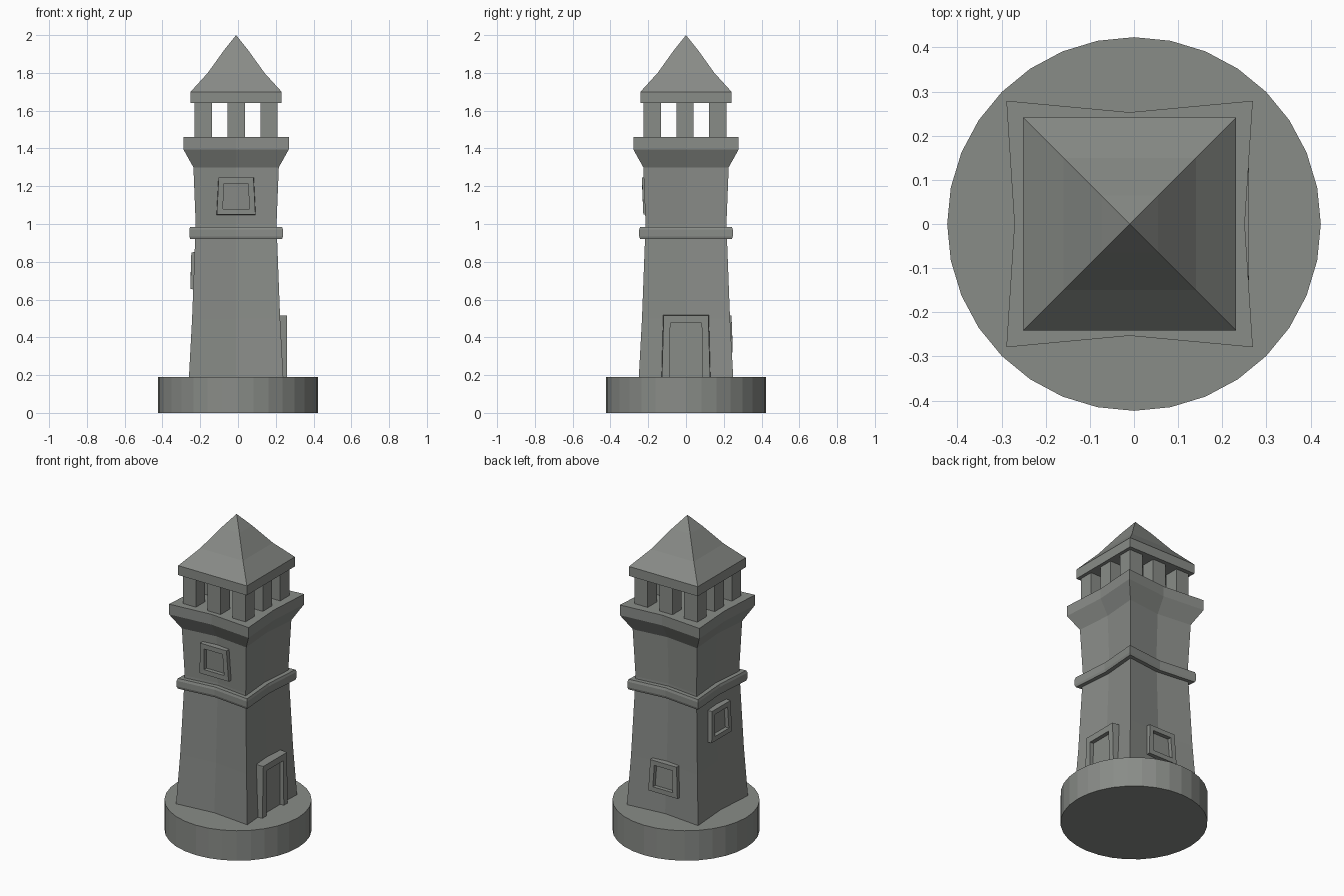
import bpy, bmesh, math
from mathutils import Matrix

if "Cube" in bpy.data.objects:
    bpy.data.objects.remove(bpy.data.objects["Cube"])

CX = -0.01  # tower axis sits slightly left of the plinth centre

stone = bpy.data.materials.new("grey stone")
stone.diffuse_color = (0.25, 0.262, 0.245, 1)
stone.use_nodes = True
stone.node_tree.nodes["Principled BSDF"].inputs["Base Color"].default_value = stone.diffuse_color


def finish(name, bm):
    bmesh.ops.recalc_face_normals(bm, faces=bm.faces)
    mesh = bpy.data.meshes.new(name)
    bm.to_mesh(mesh)
    bm.free()
    mesh.materials.append(stone)
    obj = bpy.data.objects.new(name, mesh)
    bpy.context.collection.objects.link(obj)
    return obj


def bridge(bm, rings):
    """Skin consecutive vertex rings with quads."""
    for a, b in zip(rings, rings[1:]):
        n = len(a)
        for i in range(n):
            j = (i + 1) % n
            bm.faces.new((a[i], a[j], b[j], b[i]))


def square_loft(name, profile, pinch=0.0):
    """Stack square rings (half width, height) whose side midpoints are pinched in."""
    bm = bmesh.new()
    rings = []
    for h, z in profile:
        mx, my = h - 0.7 * pinch, h - pinch
        pts = [(h, h), (0, my), (-h, h), (-mx, 0), (-h, -h), (0, -my), (h, -h), (mx, 0)]
        if not pinch:
            pts = pts[::2]
        rings.append([bm.verts.new((CX + x, y, z)) for x, y in pts])
    bridge(bm, rings)
    bm.faces.new(rings[0])
    bm.faces.new(rings[-1])
    bmesh.ops.remove_doubles(bm, verts=bm.verts, dist=1e-4)
    return finish(name, bm)


def framed_opening(name, angle, outer, inner, depths):
    """Tapered frame with a recessed panel; outer/inner = (bottom half, top half, z0, z1),
    depths = distance of the frame face from the axis at bottom and top."""
    bm = bmesh.new()

    def ring(shape, offset):
        b, t, z0, z1 = shape
        d0, d1 = (d + offset for d in depths)
        return [bm.verts.new(p) for p in
                ((-b, -d0, z0), (b, -d0, z0), (t, -d1, z1), (-t, -d1, z1))]

    b, t, z0, z1 = outer
    back = (b + 0.006, t + 0.006, z0 - 0.004, z1 + 0.004)
    rings = [ring(back, -0.09), ring(outer, 0), ring(inner, 0), ring(inner, -0.025)]
    bridge(bm, rings)
    bm.faces.new(rings[0])
    bm.faces.new(rings[-1])
    bm.transform(Matrix.Translation((CX, 0, 0)) @ Matrix.Rotation(math.radians(angle), 4, 'Z'))
    return finish(name, bm)


# Round plinth
bm = bmesh.new()
bmesh.ops.create_cone(bm, cap_ends=True, segments=32, radius1=0.423, radius2=0.423,
                      depth=0.19, matrix=Matrix.Translation((0, 0, 0.095)))
finish("round_plinth", bm)

# Tower shaft flaring into the gallery
square_loft("tower_shaft", [(0.25, 0.185), (0.233, 0.5), (0.217, 0.92), (0.214, 1.0),
                            (0.226, 1.3), (0.279, 1.395), (0.279, 1.46)], 0.026)

# Belt course around the shaft
square_loft("belt_course", [(0.243, 0.92), (0.248, 0.935), (0.248, 0.97), (0.243, 0.985)], 0.026)

# Eight lantern pillars on a three by three grid without the centre
for ix in (-1, 0, 1):
    for iy in (-1, 0, 1):
        if ix or iy:
            bm = bmesh.new()
            bmesh.ops.create_cube(bm, size=1, matrix=Matrix.Translation(
                (CX + ix * 0.174, iy * 0.174 - 0.005, 1.55)) @ Matrix.Diagonal((0.092, 0.092, 0.19, 1)))
            finish("lantern_pillar", bm)

# Eaves slab and flared pyramid roof
square_loft("roof", [(0.241, 1.64), (0.241, 1.70), (0.15, 1.80), (0.064, 1.92), (0.0, 2.0)])

# Door on the right, windows on the other three sides
framed_opening("door", 90, (0.128, 0.118, 0.16, 0.515), (0.088, 0.083, 0.185, 0.475), (0.27, 0.27))
framed_opening("front_window", 0, (0.102, 0.092, 1.05, 1.245), (0.07, 0.064, 1.08, 1.215), (0.226, 0.233))
framed_opening("left_window", -90, (0.102, 0.092, 0.655, 0.85), (0.07, 0.064, 0.685, 0.82), (0.242, 0.237))
framed_opening("back_window", 180, (0.102, 0.092, 0.32, 0.515), (0.07, 0.064, 0.35, 0.485), (0.247, 0.241))
